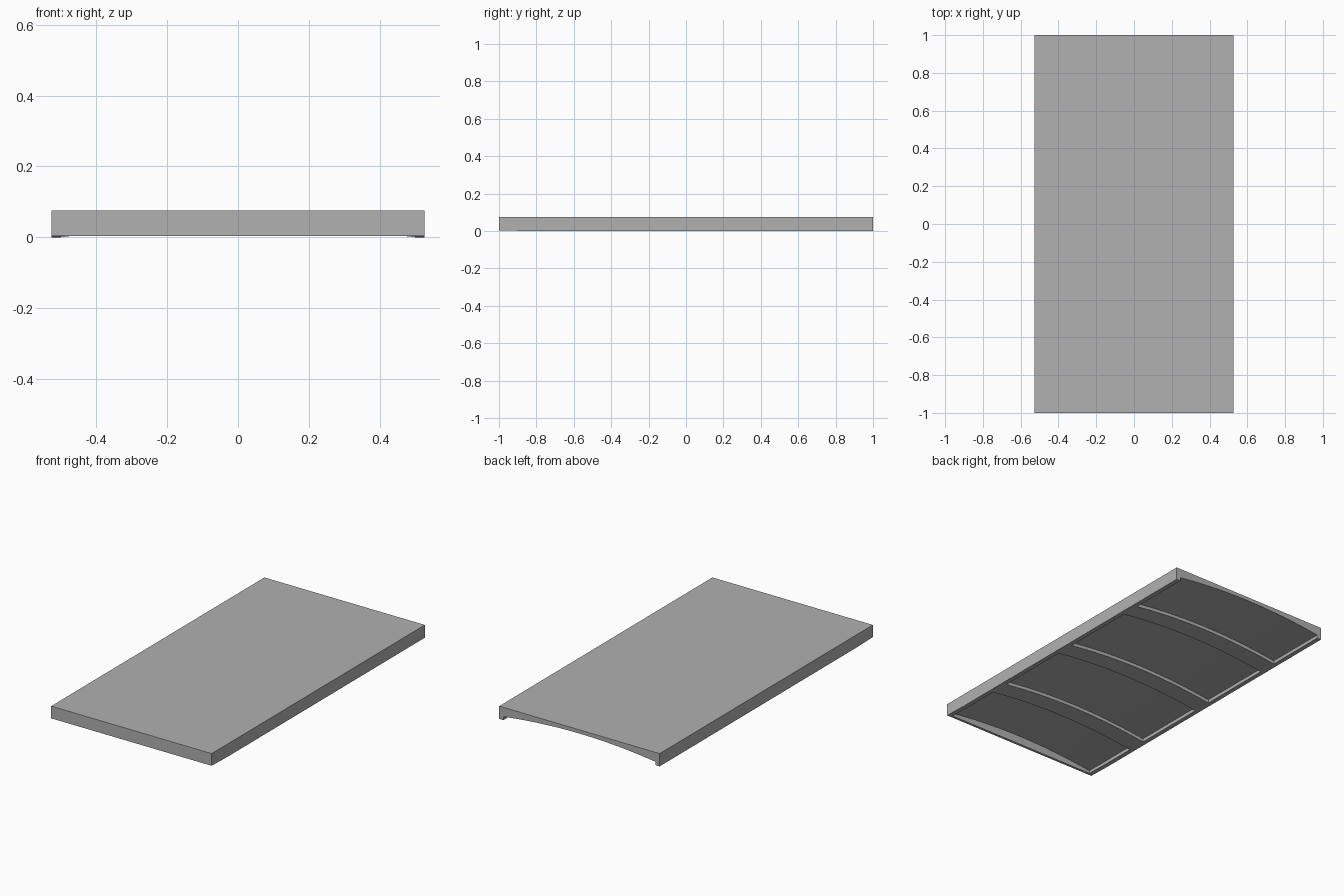
import bpy, bmesh

if "Cube" in bpy.data.objects:
    bpy.data.objects.remove(bpy.data.objects["Cube"])

HALF_W, TOP = 0.527, 0.076      # outer half width, deck height
INNER = 0.5                     # inner edge of side rails
SEG = 24                        # arch segments
RISE = 0.034                    # arch height in the middle
RECESS = 0.02                   # depth of panels between ribs
FRONT_Z = 0.0035                # raised underside at the front lip


def section(y, rail, recess, rise):
    """Cross-section: rails, arched underside, flat top."""
    pts = [(-HALF_W, TOP), (-HALF_W, rail), (-INNER, rail)]
    for i in range(SEG + 1):
        t = -1 + 2 * i / SEG
        pts.append((t * INNER, rail + recess + rise * (1 - t * t)))
    pts += [(INNER, rail), (HALF_W, rail), (HALF_W, TOP)]
    return [(x, y, z) for x, z in pts]


# Stations from front to back: solid lip, then panels split by ribs
stations = [(-1, FRONT_Z, 0, 0), (-0.985, FRONT_Z, 0, 0),
            (-0.985, FRONT_Z, RECESS - FRONT_Z, RISE),
            (-0.85, 0, RECESS, RISE)]
for centre in (-0.575, -0.005, 0.565):
    a, b = centre - 0.057, centre + 0.057
    stations += [(a, 0, RECESS, RISE), (a, 0, 0, RISE),
                 (b, 0, 0, RISE), (b, 0, RECESS, RISE)]
stations.append((1, 0, RECESS, RISE))

# Loft the stations into one closed shell
bm = bmesh.new()
rings = [[bm.verts.new(p) for p in section(*s)] for s in stations]
n = len(rings[0])
for r0, r1 in zip(rings, rings[1:]):
    for i in range(n):
        j = (i + 1) % n
        bm.faces.new((r0[i], r0[j], r1[j], r1[i]))
bm.faces.new(rings[0])
bm.faces.new(rings[-1][::-1])
bmesh.ops.remove_doubles(bm, verts=bm.verts, dist=1e-5)
bmesh.ops.dissolve_degenerate(bm, edges=bm.edges, dist=1e-5)
bmesh.ops.recalc_face_normals(bm, faces=bm.faces)

mesh = bpy.data.meshes.new("arched_deck_panel")
bm.to_mesh(mesh)
bm.free()

# Dark grey finish
grey = bpy.data.materials.new("dark_grey")
grey.diffuse_color = (0.44, 0.44, 0.44, 1)
grey.use_nodes = True
grey.node_tree.nodes["Principled BSDF"].inputs["Base Color"].default_value = grey.diffuse_color
mesh.materials.append(grey)

deck = bpy.data.objects.new("arched_deck_panel", mesh)
bpy.context.collection.objects.link(deck)
bpy.context.view_layer.objects.active = deck
deck.select_set(True)
bpy.ops.object.shade_smooth_by_angle(angle=0.35)
